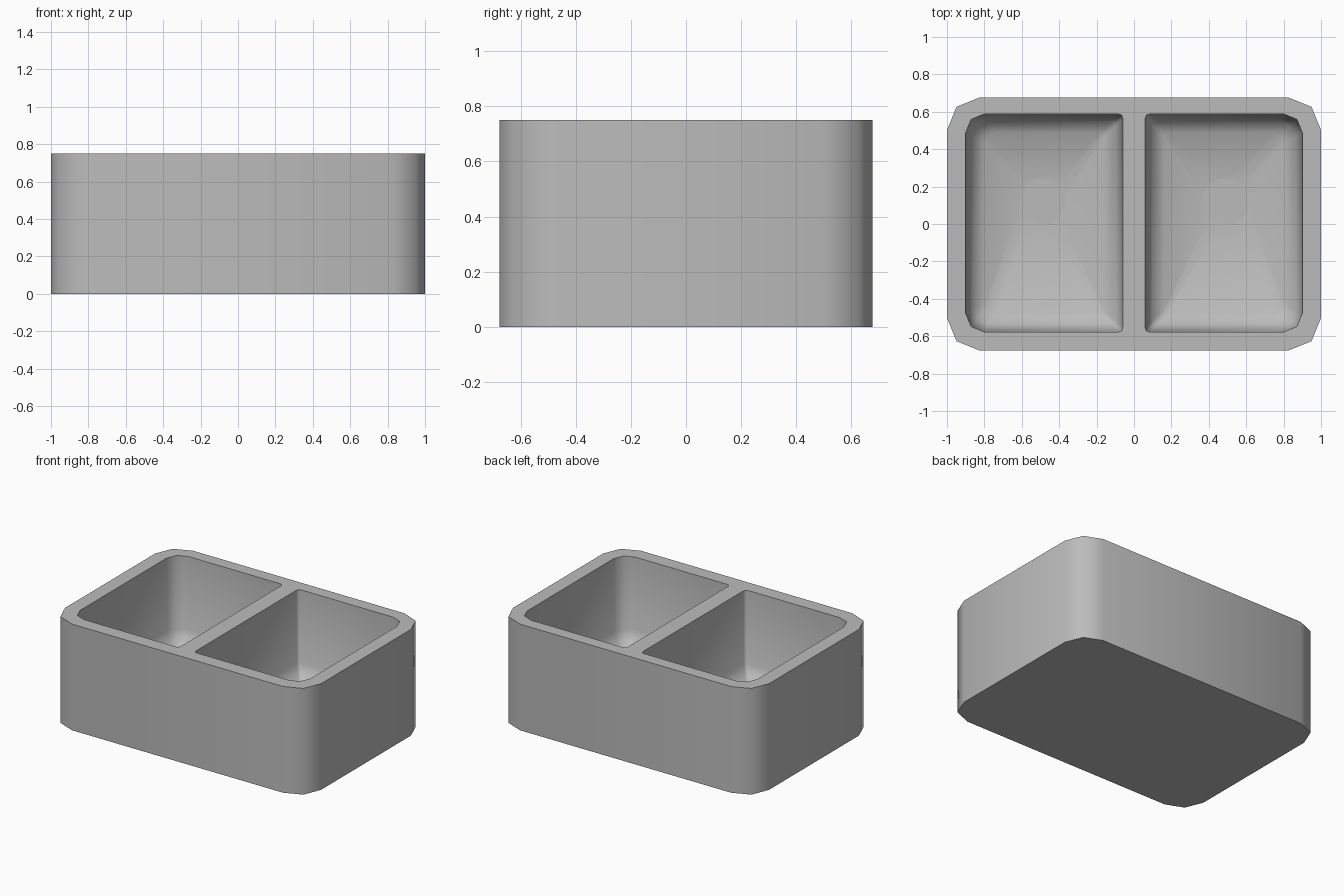
import bpy
import bmesh
import math

if "Cube" in bpy.data.objects:
    bpy.data.objects.remove(bpy.data.objects["Cube"], do_unlink=True)

HEIGHT = 0.75
RATIO = 0.29  # how far the middle corner point sits inside the corner cut

grey = bpy.data.materials.new("sink grey")
grey.use_nodes = True
colour = (0.5, 0.5, 0.5, 1)
grey.diffuse_color = colour
grey.node_tree.nodes["Principled BSDF"].inputs["Base Color"].default_value = colour

bm = bmesh.new()


def rounded_ring(x0, x1, y0, y1, z, cut0, cut1):
    """Twelve-point rounded rectangle; cut0 rounds the x0 side, cut1 the x1 side."""
    points = []
    for sx, sy in ((1, 1), (-1, 1), (-1, -1), (1, -1)):
        x, cut = (x1, cut1) if sx > 0 else (x0, cut0)
        y = y1 if sy > 0 else y0
        m = cut * RATIO
        corner = [(x, y - sy * cut), (x - sx * m, y - sy * m), (x - sx * cut, y)]
        points += corner if sx * sy > 0 else corner[::-1]
    return [(px, py, z) for px, py in points]


def make_ring(points, side=1):
    return [bm.verts.new((x * side, y, z)) for x, y, z in points]


def join(a, b):
    n = len(a)
    for i in range(n):
        j = (i + 1) % n
        bm.faces.new((a[i], a[j], b[j], b[i]))


# Outer walls and underside
bottom = make_ring(rounded_ring(-1, 1, -0.677, 0.677, 0, 0.175, 0.175))
top = make_ring(rounded_ring(-1, 1, -0.677, 0.677, HEIGHT, 0.175, 0.175))
join(bottom, top)
bm.faces.new(bottom)
rim_loops = [top]

# Basins: (inset, height) from the rim down through the curved floor edge
profile = ((0, HEIGHT), (0.012, 0.24), (0.04, 0.17), (0.1, 0.13))
drain_x, drain_y, drain_r = 0.49, 0.12, 0.125
for side in (-1, 1):
    rings = []
    for inset, z in profile:
        rings.append(make_ring(rounded_ring(
            0.06 + inset, 0.9 - inset, -0.577 + inset, 0.588 - inset, z,
            0.022, 0.1 - inset * 0.4), side))
    # Drain lip and slightly sunk drain disc
    for z in (0.105, 0.1):
        rings.append(make_ring([
            (drain_x + drain_r * math.cos(a), drain_y + drain_r * math.sin(a), z)
            for a in (math.radians(15 + 30 * i) for i in range(12))], side))
    for a, b in zip(rings, rings[1:]):
        join(a, b)
    bm.faces.new(rings[-1])
    rim_loops.append(rings[0])

# Flat rim around both openings
rim_edges = [bm.edges.get((loop[i - 1], loop[i]))
             for loop in rim_loops for i in range(len(loop))]
bmesh.ops.triangle_fill(bm, edges=rim_edges, use_beauty=True, normal=(0, 0, 1))
bmesh.ops.recalc_face_normals(bm, faces=bm.faces[:])

mesh = bpy.data.meshes.new("double_basin_sink")
bm.to_mesh(mesh)
bm.free()
mesh.materials.append(grey)
sink = bpy.data.objects.new("double_basin_sink", mesh)
bpy.context.collection.objects.link(sink)

bpy.ops.object.select_all(action="DESELECT")
sink.select_set(True)
bpy.context.view_layer.objects.active = sink
bpy.ops.object.shade_smooth_by_angle(angle=math.radians(60))
